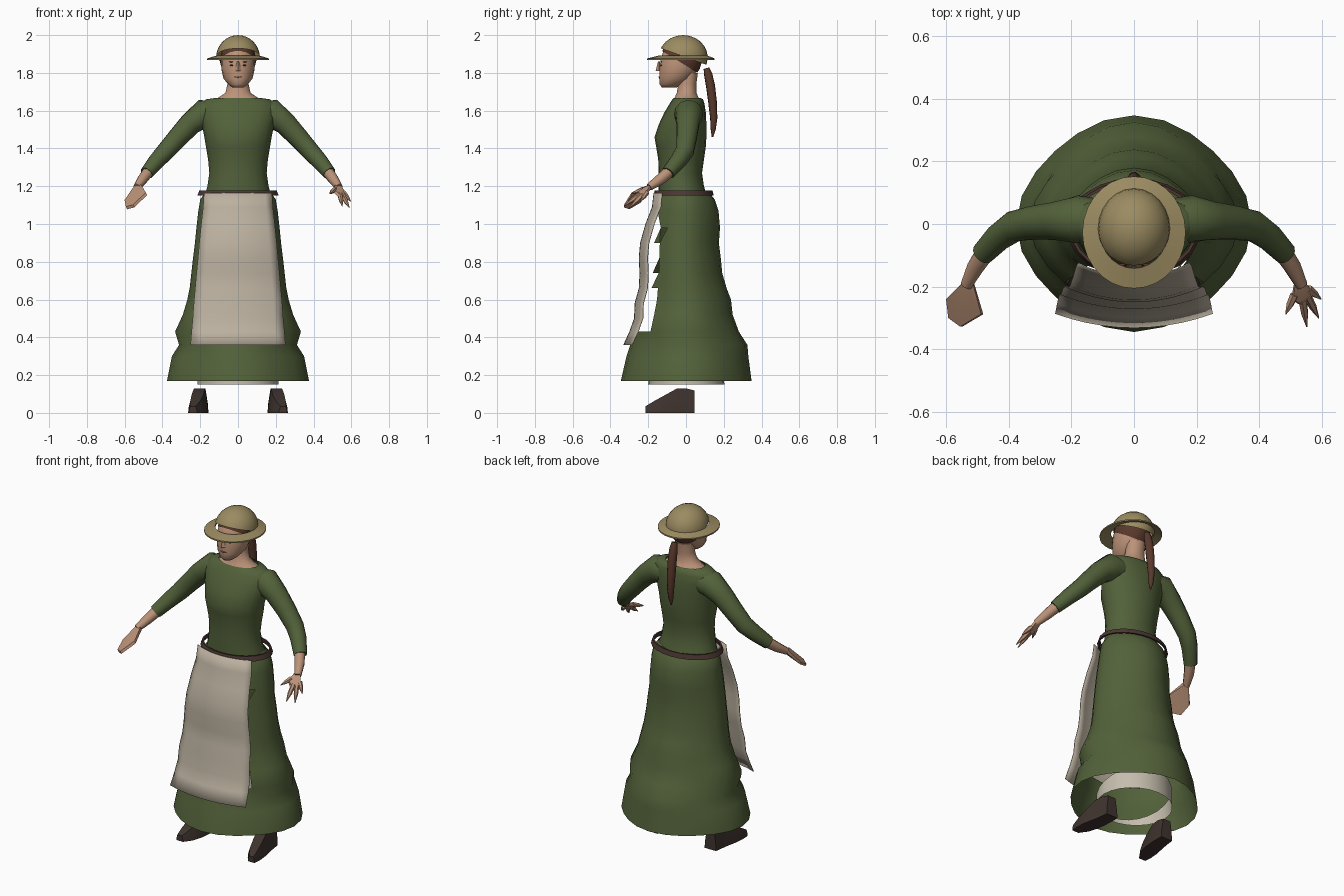
import bpy, bmesh, random
from math import sin, cos, pi, radians
from mathutils import Vector

cube = bpy.data.objects.get("Cube")
if cube:
    bpy.data.objects.remove(cube, do_unlink=True)
random.seed(4)


def material(name, r, g, b):
    m = bpy.data.materials.new(name)
    m.use_nodes = True
    m.diffuse_color = (r, g, b, 1)
    bsdf = m.node_tree.nodes["Principled BSDF"]
    bsdf.inputs["Base Color"].default_value = (r, g, b, 1)
    bsdf.inputs["Roughness"].default_value = 0.9
    return m


GREEN = material("green_cloth", 0.085, 0.12, 0.042)
LINEN = material("apron_linen", 0.5, 0.44, 0.35)
WHITE = material("petticoat_white", 0.56, 0.51, 0.42)
STRAW = material("straw", 0.33, 0.26, 0.12)
SKIN = material("skin", 0.5, 0.29, 0.19)
HAIR = material("brown_hair", 0.1, 0.04, 0.025)
LEATHER = material("shoe_leather", 0.05, 0.034, 0.028)
BELT = material("belt_leather", 0.07, 0.038, 0.032)
LIPS = material("lips", 0.28, 0.12, 0.09)
DARK = material("eye_dark", 0.05, 0.03, 0.025)


def finish(name, bm, mat, angle=45):
    bmesh.ops.recalc_face_normals(bm, faces=bm.faces[:])
    me = bpy.data.meshes.new(name)
    bm.to_mesh(me)
    bm.free()
    me.materials.append(mat)
    ob = bpy.data.objects.new(name, me)
    bpy.context.collection.objects.link(ob)
    bpy.ops.object.select_all(action='DESELECT')
    ob.select_set(True)
    bpy.context.view_layer.objects.active = ob
    bpy.ops.object.shade_smooth_by_angle(angle=radians(angle))
    return ob


def bridge(rings, caps=True, closed=False):
    """Join a list of point rings into a tube."""
    bm = bmesh.new()
    vs = [[bm.verts.new(p) for p in ring] for ring in rings]
    n = len(vs[0])
    pairs = list(zip(vs, vs[1:])) + ([(vs[-1], vs[0])] if closed else [])
    for a, b in pairs:
        for i in range(n):
            j = (i + 1) % n
            bm.faces.new((a[i], a[j], b[j], b[i]))
    if caps and not closed:
        bm.faces.new(vs[0])
        bm.faces.new(vs[-1])
    return bm


def oval(z, rx, front, back, n, pinch):
    """Horizontal oval ring, drawn in at its diagonals by the pinch."""
    cy, ry = (front + back) / 2, (back - front) / 2
    ring = []
    for i in range(n):
        a = 2 * pi * i / n
        k = 1 - pinch * sin(2 * a) ** 2
        ring.append(Vector((k * rx * cos(a), cy + k * ry * sin(a), z)))
    return ring


def loft(rings, n=20, caps=True, closed=False, pinch=0):
    return bridge([oval(*r, n, pinch) for r in rings], caps, closed)


def tube(points, n=10):
    """Round tube through (x, y, z, radius) points."""
    pts = [Vector(p[:3]) for p in points]
    rings = []
    for i, p in enumerate(pts):
        d = (pts[min(i + 1, len(pts) - 1)] - pts[max(i - 1, 0)]).normalized()
        u = d.cross(Vector((0.3, 1, 0))).normalized()
        v = d.cross(u)
        r = points[i][3]
        rings.append([p + r * (u * cos(2 * pi * k / n) + v * sin(2 * pi * k / n))
                      for k in range(n)])
    return bridge(rings)


def cut(bm, co, normal):
    """Remove everything on the side the normal points to."""
    bmesh.ops.bisect_plane(bm, geom=bm.verts[:] + bm.edges[:] + bm.faces[:],
                           plane_co=co, plane_no=normal, clear_outer=True)


def ellipsoid(centre, size, seg=16):
    bm = bmesh.new()
    bmesh.ops.create_uvsphere(bm, u_segments=seg, v_segments=seg // 2, radius=1)
    bmesh.ops.scale(bm, vec=size, verts=bm.verts)
    bmesh.ops.translate(bm, vec=centre, verts=bm.verts)
    return bm


# Bodice
finish("bodice", loft([
    (1.15, .175, -.145, .11), (1.2, .162, -.145, .095), (1.27, .152, -.145, .085),
    (1.34, .158, -.147, .095), (1.41, .17, -.158, .105), (1.46, .178, -.167, .108),
    (1.53, .192, -.143, .108), (1.59, .205, -.115, .105), (1.635, .2, -.088, .098),
    (1.66, .17, -.072, .09), (1.667, .122, -.066, .078)], caps=False), GREEN, 60)

# Skirt, left open behind the apron with a ragged edge
bm = loft([
    (1.17, .17, -.14, .12), (1.13, .2, -.165, .152), (1.07, .21, -.18, .172),
    (.98, .22, -.195, .18), (.9, .228, -.2, .174), (.82, .238, -.205, .184),
    (.74, .247, -.21, .192), (.66, .256, -.22, .215), (.6, .268, -.23, .238),
    (.52, .292, -.25, .247), (.43, .333, -.28, .28), (.36, .312, -.295, .325),
    (.3, .35, -.315, .33), (.17, .376, -.345, .347)], n=24, caps=False, pinch=.05)
bmesh.ops.triangulate(bm, faces=bm.faces[:])
hidden = []
for f in bm.faces:
    c = f.calc_center_median()
    if c.y < -.14 + random.uniform(-.03, .02) and .43 < c.z < 1.1 and abs(c.x) < .2:
        hidden.append(f)
bmesh.ops.delete(bm, geom=hidden, context='FACES')
finish("skirt", bm, GREEN, 50)

# Petticoat band under the hem, deeper at the back
bm = loft([(.15, .215, -.2, .203), (.3, .21, -.195, .195)], 24, False)
cut(bm, (0, 0, .235), (0, -.3, 1))
finish("petticoat", bm, WHITE)

# Belt ring standing off the waist
finish("belt", loft([(1.15, .215, -.172, .147), (1.178, .205, -.165, .14),
                     (1.178, .195, -.157, .132), (1.15, .203, -.162, .138)],
                    24, closed=True), BELT, 30)

# Apron: rippling sheet, curved back at its sides
rows = [(1.165, .18, -.172), (1.09, .185, -.18), (1.0, .195, -.215), (.9, .205, -.243),
        (.82, .212, -.25), (.74, .22, -.246), (.66, .227, -.25), (.58, .234, -.272),
        (.5, .24, -.275), (.43, .246, -.3), (.36, .252, -.332)]
bm = bmesh.new()
cols = 10
grid = []
for z, w, y in rows:
    line = []
    for i in range(cols + 1):
        t = 2 * i / cols - 1
        line.append(bm.verts.new((w * t, y + .045 * t * t, z)))
    grid.append(line)
for a, b in zip(grid, grid[1:]):
    for i in range(cols):
        bm.faces.new((a[i], b[i], b[i + 1], a[i + 1]))
apron = finish("apron", bm, LINEN, 60)
thick = apron.modifiers.new("thickness", 'SOLIDIFY')
thick.thickness = .004

# Neck and head
finish("neck", loft([(1.652, .128, -.07, .08), (1.672, .1, -.06, .066), (1.695, .066, -.05, .057),
                     (1.74, .056, -.042, .056), (1.8, .056, -.04, .064)], 14), SKIN, 60)
skull = [(1.722, .03, -.128, -.05), (1.74, .052, -.141, -.015), (1.77, .077, -.143, .03),
         (1.82, .088, -.142, .066), (1.875, .09, -.135, .083), (1.925, .078, -.118, .075),
         (1.965, .042, -.075, .04)]
finish("head", loft(skull, 18), SKIN, 60)
bm = bmesh.new()
bmesh.ops.create_cone(bm, cap_ends=True, segments=4, radius1=.018, radius2=.005, depth=.05)
bmesh.ops.translate(bm, vec=(0, -.143, 1.835), verts=bm.verts)
finish("nose", bm, SKIN, 30)
finish("mouth", ellipsoid((0, -.141, 1.778), (.022, .004, .004), 10), LIPS)

# Hair cap cut on a slope from forehead to nape
bm = loft([(z, rx + .006, f - .005, b + .008) for z, rx, f, b in skull], 18)
cut(bm, (0, 0, 1.838), (0, -.62, -1))
finish("hair", bm, HAIR, 60)
finish("ponytail", tube([(0, .108, 1.825, .016), (0, .118, 1.79, .023), (0, .13, 1.73, .025),
                         (0, .14, 1.65, .024), (0, .147, 1.56, .02), (0, .144, 1.5, .014),
                         (0, .14, 1.46, .004)], 8), HAIR, 60)

# Hat: crown raised in front over a separate brim ring
bm = ellipsoid((0, -.015, 1.882), (.116, .13, .118), 24)
cut(bm, (0, 0, 1.882), (0, -.36, -1))
finish("hat_crown", bm, STRAW, 60)
finish("hat_brim", loft([(1.868, .165, -.206, .152), (1.876, .165, -.206, .152),
                         (1.892, .112, -.142, .113), (1.884, .11, -.14, .11)],
                        28, closed=True), STRAW, 50)

# Paired parts
for s, side in ((1, "left"), (-1, "right")):
    finish(side + "_eye", ellipsoid((s * .034, -.131, 1.84), (.011, .004, .004), 8), DARK)
    finish(side + "_brow", ellipsoid((s * .036, -.13, 1.858), (.016, .004, .002), 8), HAIR)

    finish(side + "_sleeve", tube([
        (s * .11, .015, 1.585, .065), (s * .18, .015, 1.585, .077), (s * .25, .01, 1.532, .062),
        (s * .32, .004, 1.457, .055), (s * .385, -.008, 1.383, .05), (s * .43, -.04, 1.335, .045),
        (s * .483, -.095, 1.27, .037)], 12), GREEN, 60)
    finish(side + "_forearm", tube([(s * .465, -.075, 1.29, .033), (s * .505, -.135, 1.237, .029),
                                    (s * .535, -.195, 1.195, .02)], 8), SKIN, 60)

    # Hand: flat palm hull; fingers spread on the left, held together on the right
    wrist = Vector((s * .53, -.185, 1.2))
    tips = [Vector((s * x, y, z)) for x, y, z in (
        (.597, -.24, 1.12), (.59, -.3, 1.085), (.552, -.328, 1.095), (.485, -.288, 1.16))]
    reach = .55 if s > 0 else 1
    bm = bmesh.new()
    for tip in tips:
        p = wrist.lerp(tip, reach)
        for off in (-.007, .007):
            bm.verts.new(p + Vector((s * off * .5, 0, off)))
    for dx, dz in ((-.018, -.01), (.016, -.012), (-.014, .014), (.014, .01)):
        bm.verts.new(wrist + Vector((s * dx, 0, dz)))
    bmesh.ops.convex_hull(bm, input=bm.verts[:])
    finish(side + "_palm", bm, SKIN, 30)
    for k, tip in enumerate(tips if s > 0 else []):
        base, mid = wrist.lerp(tip, .4), wrist.lerp(tip, .7)
        finish(f"{side}_finger_{k + 1}", tube([(*base, .014), (*mid, .012), (*tip, .002)], 6),
               SKIN, 40)

    # Shoe: boxy cross-sections from heel to toe, turned outward
    rings = []
    for y, w, h, cx in ((.046, .038, .118, .194), (0, .041, .13, .197), (-.05, .044, .128, .202),
                        (-.11, .047, .095, .212), (-.17, .04, .062, .224), (-.215, .022, .035, .238)):
        rings.append([Vector((s * (cx + w * a), y, h * b)) for a, b in (
            (-1, 0), (1, 0), (.95, .4), (.72, 1), (-.6, 1), (-.9, .4))])
    finish(side + "_shoe", bridge(rings), LEATHER, 35)
